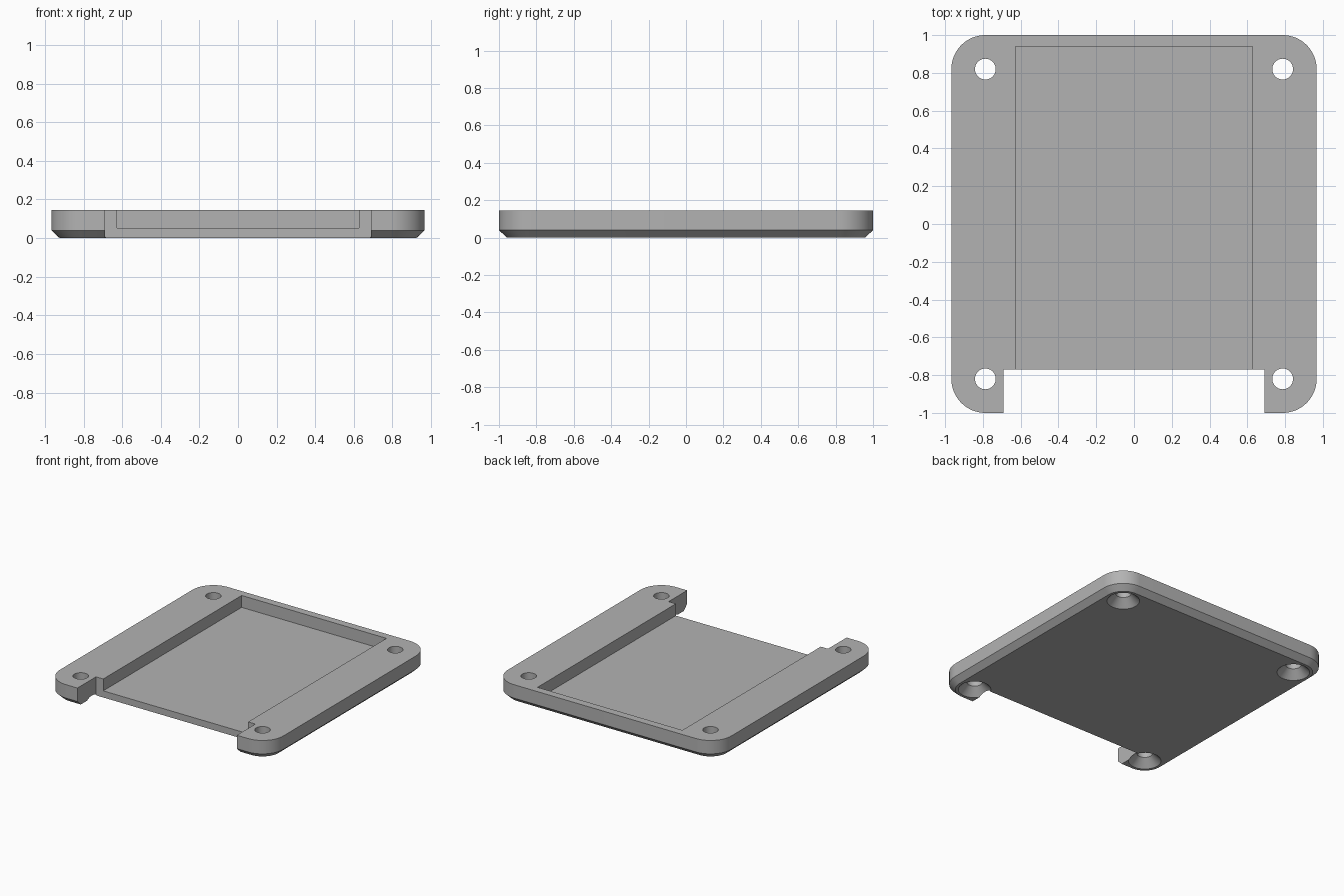
import bpy
import bmesh
from math import cos, sin, pi, radians

if "Cube" in bpy.data.objects:
    bpy.data.objects.remove(bpy.data.objects["Cube"], do_unlink=True)

HALF_X, HALF_Y, HEIGHT = 0.967, 1.0, 0.145
RADIUS = 0.18
HOLE_X, HOLE_Y = 0.787, 0.82

grey = bpy.data.materials.new("plain_grey")
grey.use_nodes = True
colour = (0.45, 0.45, 0.45, 1)
grey.diffuse_color = colour
grey.node_tree.nodes["Principled BSDF"].inputs["Base Color"].default_value = colour


def rounded_ring(inset, steps=16):
    """Outline of a rounded rectangle, shrunk by inset."""
    points = []
    for i, (sx, sy) in enumerate([(1, 1), (-1, 1), (-1, -1), (1, -1)]):
        for s in range(steps + 1):
            a = pi / 2 * (i + s / steps)
            r = RADIUS - inset
            points.append((sx * (HALF_X - RADIUS) + r * cos(a),
                           sy * (HALF_Y - RADIUS) + r * sin(a)))
    return points


def circle(x, y, r, sides=40):
    return [(x + r * cos(2 * pi * i / sides), y + r * sin(2 * pi * i / sides))
            for i in range(sides)]


def box(x0, x1, y0, y1):
    return [(x0, y0), (x1, y0), (x1, y1), (x0, y1)]


def loft(name, layers):
    """Closed solid through a stack of (outline, z) layers."""
    bm = bmesh.new()
    rings = [[bm.verts.new((x, y, z)) for x, y in outline] for outline, z in layers]
    for low, high in zip(rings, rings[1:]):
        for i in range(len(low)):
            j = (i + 1) % len(low)
            bm.faces.new((low[i], low[j], high[j], high[i]))
    bm.faces.new(rings[0][::-1])
    bm.faces.new(rings[-1])
    mesh = bpy.data.meshes.new(name)
    bm.to_mesh(mesh)
    bm.free()
    mesh.materials.append(grey)
    obj = bpy.data.objects.new(name, mesh)
    bpy.context.collection.objects.link(obj)
    return obj


# Plate with rounded corners and a chamfered lower rim
plate = loft("cover_plate", [(rounded_ring(0.043), 0), (rounded_ring(0), 0.04),
                             (rounded_ring(0), HEIGHT)])

# Front notch right through, and the shallow pocket open to the notch
cutters = [
    loft("notch_cutter", [(box(-0.69, 0.69, -1.2, -0.77), z) for z in (-0.1, 0.3)]),
    loft("pocket_cutter", [(box(-0.627, 0.627, -0.9, 0.94), z) for z in (0.052, 0.3)]),
]

# Screw holes, countersunk from below
for sx in (-1, 1):
    for sy in (-1, 1):
        profile = [(0.126, -0.01), (0.055, 0.06), (0.055, 0.3)]
        cutters.append(loft("screw_hole_cutter", [
            (circle(sx * HOLE_X, sy * HOLE_Y, r), z) for r, z in profile]))

bpy.ops.object.select_all(action="DESELECT")
bpy.context.view_layer.objects.active = plate
plate.select_set(True)
for cutter in cutters:
    cutter.hide_render = True
    cut = plate.modifiers.new("cut", "BOOLEAN")
    cut.operation = "DIFFERENCE"
    cut.solver = "EXACT"
    cut.object = cutter
    bpy.ops.object.modifier_apply(modifier=cut.name)
for cutter in cutters:
    bpy.data.objects.remove(cutter, do_unlink=True)

bpy.ops.object.shade_smooth_by_angle(angle=radians(25))
